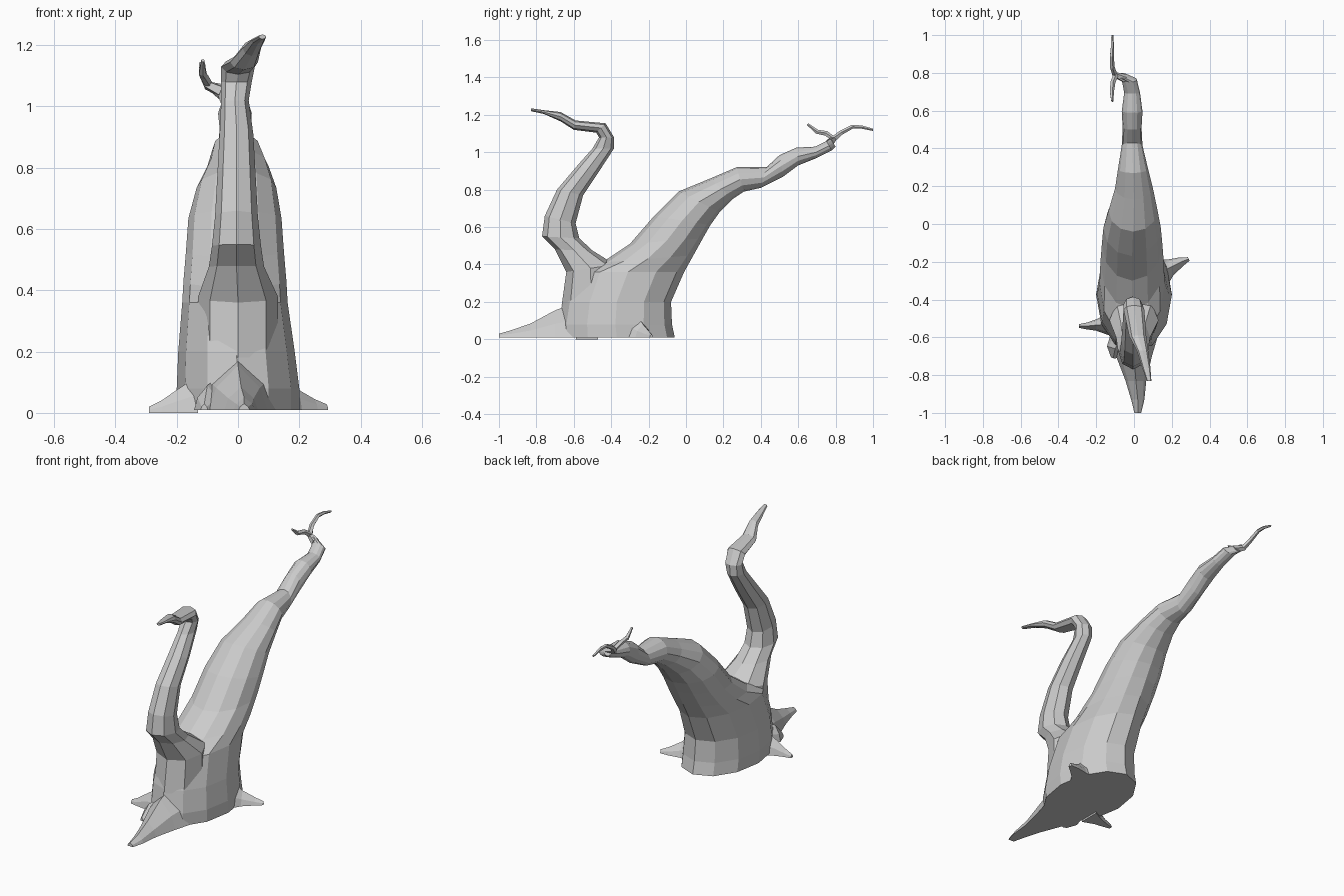
import bpy, bmesh, math
from mathutils import Vector


def loft(name, rings):
    """Skin a list of equal-length vertex rings and cap both ends."""
    bm = bmesh.new()
    loops = [[bm.verts.new(p) for p in ring] for ring in rings]
    n = len(loops[0])
    for a, b in zip(loops, loops[1:]):
        for i in range(n):
            j = (i + 1) % n
            bm.faces.new((a[i], a[j], b[j], b[i]))
    bm.faces.new(loops[0][::-1])
    bm.faces.new(loops[-1])
    bmesh.ops.recalc_face_normals(bm, faces=bm.faces)
    mesh = bpy.data.meshes.new(name)
    bm.to_mesh(mesh)
    bm.free()
    obj = bpy.data.objects.new(name, mesh)
    bpy.context.collection.objects.link(obj)
    return obj


def limb(name, sections, sides):
    """Sections: (front y, front z, back y, back z, centre x, half width)."""
    rings = []
    for ay, az, by, bz, x, w in sections:
        a, b = Vector((x, ay, az)), Vector((x, by, bz))
        mid, half = (a + b) / 2, (a - b) / 2
        rings.append([mid + half * math.cos(t) + Vector((w * math.sin(t), 0, 0))
                      for t in (2 * math.pi * i / sides for i in range(sides))])
    return loft(name, rings)


def tube(name, path, sides=5):
    """Path: (x, y, z, radius)."""
    pts = [Vector(p[:3]) for p in path]
    rings = []
    for i, p in enumerate(path):
        d = pts[min(i + 1, len(pts) - 1)] - pts[max(i - 1, 0)]
        q = Vector((0, 0, 1)).rotation_difference(d)
        rings.append([pts[i] + q @ Vector((p[3] * math.cos(t), p[3] * math.sin(t), 0))
                      for t in (2 * math.pi * k / sides for k in range(sides))])
    return loft(name, rings)


def root(name, sections, direction):
    """Wedge root. Sections: (x, y, half width, ridge height, base height)."""
    side = Vector((-direction[1], direction[0], 0)).normalized()
    rings = []
    for x, y, w, h, b in sections:
        c = Vector((x, y, 0))
        profile = [(-1, b), (-0.75, b + (h - b) * .5), (0, h), (0.75, b + (h - b) * .5), (1, b)]
        rings.append([c + side * w * s + Vector((0, 0, z)) for s, z in profile])
    return loft(name, rings)


# Leaning trunk, tapering towards the back
limb("trunk", [
    (-0.68, 0.01, -0.06, 0.01, 0, 0.20),
    (-0.68, 0.08, -0.075, 0.08, 0, 0.20),
    (-0.66, 0.20, -0.08, 0.20, -0.005, 0.19),
    (-0.61, 0.36, -0.01, 0.36, -0.01, 0.172),
    (-0.45, 0.41, 0.04, 0.45, -0.01, 0.168),
    (-0.30, 0.51, 0.09, 0.54, -0.01, 0.16),
    (-0.17, 0.66, 0.13, 0.61, -0.01, 0.152),
    (-0.04, 0.79, 0.18, 0.68, -0.005, 0.13),
    (0.13, 0.86, 0.25, 0.75, 0, 0.10),
    (0.27, 0.92, 0.31, 0.79, -0.005, 0.08),
    (0.43, 0.92, 0.40, 0.81, -0.01, 0.055),
    (0.50, 0.985, 0.52, 0.87, -0.01, 0.05),
    (0.59, 1.025, 0.60, 0.93, -0.01, 0.055),
    (0.69, 1.03, 0.70, 0.97, -0.01, 0.042),
    (0.75, 1.06, 0.78, 1.01, -0.025, 0.04),
    (0.77, 1.075, 0.80, 1.03, -0.06, 0.025),
], 12)

# Upright front branch with a hooked end
limb("front_branch", [
    (-0.665, 0.18, -0.35, 0.18, 0, 0.13),
    (-0.64, 0.36, -0.38, 0.40, 0, 0.13),
    (-0.70, 0.48, -0.50, 0.475, -0.005, 0.09),
    (-0.77, 0.55, -0.57, 0.54, -0.005, 0.08),
    (-0.755, 0.66, -0.59, 0.62, -0.005, 0.07),
    (-0.69, 0.80, -0.55, 0.77, -0.005, 0.062),
    (-0.58, 0.93, -0.47, 0.89, -0.005, 0.055),
    (-0.50, 1.02, -0.385, 1.02, -0.01, 0.045),
    (-0.465, 1.08, -0.385, 1.08, -0.005, 0.05),
    (-0.48, 1.105, -0.43, 1.155, 0, 0.055),
    (-0.60, 1.12, -0.59, 1.17, 0.02, 0.045),
    (-0.67, 1.165, -0.67, 1.215, 0.045, 0.03),
    (-0.76, 1.205, -0.76, 1.225, 0.065, 0.022),
    (-0.83, 1.22, -0.83, 1.235, 0.08, 0.012),
], 8)

# Thin twigs at the trunk tip
tube("long_twig", [(-0.05, 0.77, 1.05, 0.024), (-0.10, 0.79, 1.07, 0.016),
                   (-0.115, 0.83, 1.105, 0.013), (-0.118, 0.89, 1.137, 0.011),
                   (-0.115, 0.94, 1.135, 0.009), (-0.115, 1.0, 1.12, 0.006)])
tube("short_twig", [(-0.095, 0.79, 1.07, 0.014), (-0.112, 0.75, 1.10, 0.014),
                    (-0.118, 0.70, 1.11, 0.012), (-0.115, 0.65, 1.15, 0.006)])

# Roots spreading at the base
root("front_root", [(0, -0.58, 0.13, 0.20, 0.01), (0, -0.70, 0.095, 0.155, 0.01),
                    (0.01, -0.83, 0.055, 0.085, 0.01), (0.02, -0.93, 0.035, 0.05, 0.01),
                    (0.02, -1.0, 0.018, 0.03, 0.01)], (0, -1))
root("right_root", [(0.14, -0.26, 0.08, 0.13, 0.01), (0.19, -0.23, 0.045, 0.08, 0.01),
                    (0.25, -0.20, 0.025, 0.045, 0.01), (0.29, -0.185, 0.01, 0.028, 0.01)],
     (1, 0.45))
root("left_root", [(-0.13, -0.53, 0.06, 0.12, 0.0), (-0.20, -0.535, 0.03, 0.075, 0.0),
                   (-0.25, -0.54, 0.018, 0.04, 0.0), (-0.29, -0.54, 0.01, 0.02, 0.0)],
     (-1, 0))
root("front_left_root", [(-0.06, -0.58, 0.06, 0.12, 0.01), (-0.10, -0.66, 0.045, 0.09, 0.01),
                         (-0.11, -0.71, 0.012, 0.03, 0.01)], (-0.3, -1))
